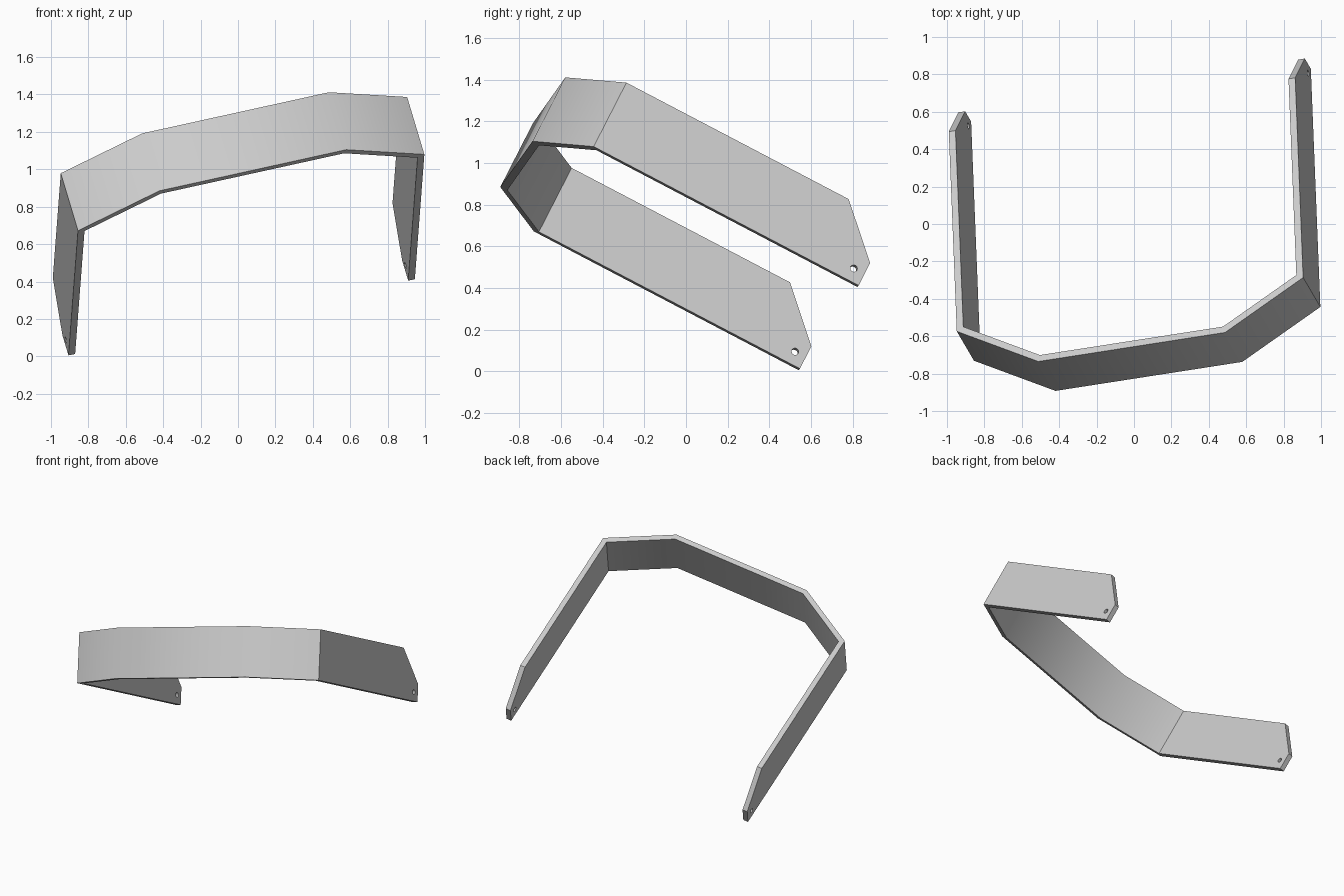
import bpy, bmesh, math
from mathutils import Matrix, Vector

if "Cube" in bpy.data.objects:
    bpy.data.objects.remove(bpy.data.objects["Cube"])

WIDTH, THICK = 0.357, 0.037
BEND_X, CORNER_X, CORNER_Y = 0.517, 0.959, 0.257
LEG_END, CHAMFER = 1.695, 0.232

# Tilted frame: across the bracket, along its legs, across the strip
across = Vector((0.966, 0.15, 0.2126)).normalized()
along = Vector((-0.033, 0.886, -0.4636))
along = (along - across * along.dot(across)).normalized()
normal = across.cross(along)
frame = Matrix((across, along, normal)).transposed().to_4x4()
frame.translation = (-0.0125, -0.6575, 1.302)

steel = bpy.data.materials.new("grey metal")
steel.use_nodes = True
grey = (0.6, 0.6, 0.6, 1)
steel.diffuse_color = grey
steel.node_tree.nodes["Principled BSDF"].inputs["Base Color"].default_value = grey


def make_object(name, bm):
    mesh = bpy.data.meshes.new(name)
    bm.to_mesh(mesh)
    bm.free()
    obj = bpy.data.objects.new(name, mesh)
    mesh.materials.append(steel)
    bpy.context.collection.objects.link(obj)
    obj.matrix_world = frame
    return obj


# Strip surface: three front panels between two legs with a clipped corner
bm = bmesh.new()
bends = [(-CORNER_X, CORNER_Y), (-BEND_X, 0), (BEND_X, 0), (CORNER_X, CORNER_Y)]
top = [bm.verts.new((x, y, 0)) for x, y in bends]
low = [bm.verts.new((x, y, -WIDTH)) for x, y in bends]
for i in range(3):
    bm.faces.new((low[i], low[i + 1], top[i + 1], top[i]))
for i in (0, 3):
    x = bends[i][0]
    tip = [(LEG_END, -WIDTH), (LEG_END, -CHAMFER), (LEG_END - CHAMFER, 0)]
    leg = [low[i]] + [bm.verts.new((x, y, z)) for y, z in tip] + [top[i]]
    bm.faces.new(leg if i else leg[::-1])
bmesh.ops.recalc_face_normals(bm, faces=bm.faces)
bm.faces.ensure_lookup_table()
if bm.faces[1].normal.y > 0:
    bmesh.ops.reverse_faces(bm, faces=bm.faces)
bracket = make_object("bent_strip_bracket", bm)

# Plate thickness, inwards
solid = bracket.modifiers.new("thickness", 'SOLIDIFY')
solid.thickness = THICK
solid.offset = -1
solid.use_even_offset = True

# One pin drills the bolt hole in both legs
bm = bmesh.new()
place = Matrix.Translation((0, 1.637, -0.293)) @ Matrix.Rotation(math.pi / 2, 4, 'Y')
bmesh.ops.create_cone(bm, cap_ends=True, segments=24, radius1=0.017,
                      radius2=0.017, depth=2.4, matrix=place)
pin = make_object("hole_cutter", bm)
pin.hide_render = True
drill = bracket.modifiers.new("bolt holes", 'BOOLEAN')
drill.operation = 'DIFFERENCE'
drill.solver = 'EXACT'
drill.object = pin

# Bake the modifiers and drop the cutter
bpy.context.view_layer.objects.active = bracket
bracket.select_set(True)
for name in ("thickness", "bolt holes"):
    bpy.ops.object.modifier_apply(modifier=name)
bpy.data.objects.remove(pin)
bpy.ops.object.shade_smooth_by_angle(angle=math.radians(40))
